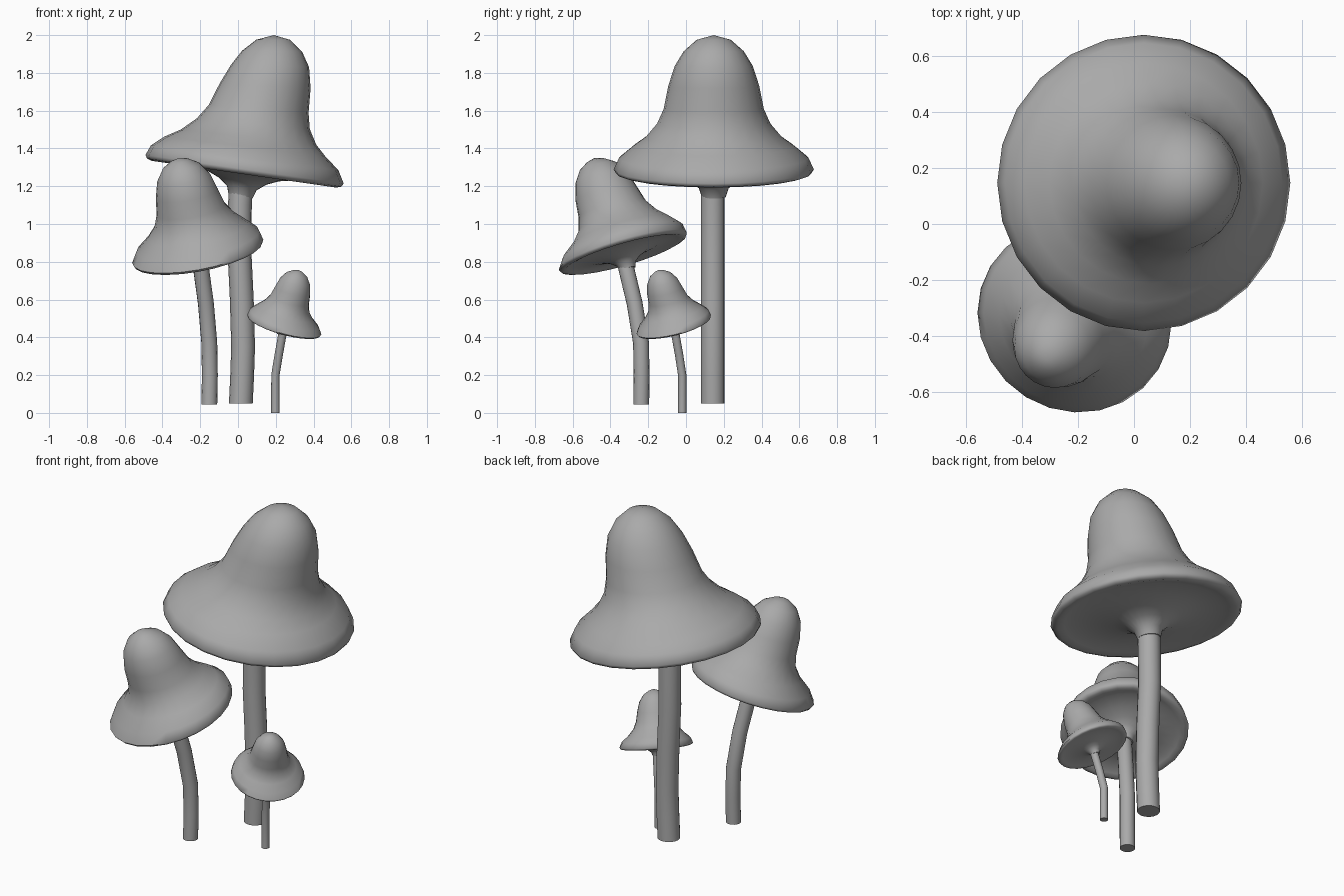
import bpy
import bmesh
import math
from mathutils import Vector

cube = bpy.data.objects.get("Cube")
if cube:
    bpy.data.objects.remove(cube, do_unlink=True)

grey = bpy.data.materials.new("mushroom_grey")
grey.use_nodes = True
COLOR = (0.4, 0.4, 0.4, 1.0)
grey.diffuse_color = COLOR
grey.node_tree.nodes["Principled BSDF"].inputs["Base Color"].default_value = COLOR


def loft(name, rings, sides, tip=None):
    """Skin a list of (centre, radius, normal) circles; close with a flat base and a tip."""
    bm = bmesh.new()
    loops = []
    for centre, radius, normal in rings:
        n = normal.normalized()
        u = (Vector((1, 0, 0)) - n * n.x).normalized()
        v = n.cross(u)
        angles = [math.tau * i / sides for i in range(sides)]
        loops.append([bm.verts.new(centre + radius * (u * math.cos(a) + v * math.sin(a)))
                      for a in angles])
    for low, high in zip(loops, loops[1:]):
        for i in range(sides):
            j = (i + 1) % sides
            bm.faces.new((low[i], low[j], high[j], high[i]))
    bm.faces.new(loops[0][::-1])
    if tip is None:
        bm.faces.new(loops[-1])
    else:
        point = bm.verts.new(tip)
        for i in range(sides):
            bm.faces.new((loops[-1][i], loops[-1][(i + 1) % sides], point))
    bmesh.ops.recalc_face_normals(bm, faces=bm.faces)
    mesh = bpy.data.meshes.new(name)
    bm.to_mesh(mesh)
    bm.free()
    mesh.materials.append(grey)
    obj = bpy.data.objects.new(name, mesh)
    bpy.context.collection.objects.link(obj)
    bpy.ops.object.select_all(action='DESELECT')
    obj.select_set(True)
    bpy.context.view_layer.objects.active = obj
    bpy.ops.object.shade_smooth_by_angle(angle=math.radians(60))
    return obj


# Underside: (depth, radius) in rim radii, from the stem collar out to the lip
UNDERSIDE = [(-.28, .12), (-.19, .15), (-.12, .24), (-.07, .36), (-.03, .55),
             (-.015, .78), (-.035, .86), (-.05, .93), (-.035, .98)]

# Upper surface: (height, radius, sideways drift), each relative to the whole cap
BROAD = [(0, 1, 0), (.085, .945, 0), (.17, .81, 0), (.24, .68, .13), (.34, .566, .3),
         (.45, .5, .48), (.62, .455, .7), (.77, .39, .87), (.88, .3, .94), (.965, .17, .98)]
SLIM = [(0, 1, 0), (.11, .935, 0), (.22, .765, .03), (.33, .61, .17), (.45, .52, .37),
        (.62, .47, .59), (.79, .4, .76), (.91, .28, .88), (.97, .14, .95)]


def cap(name, centre, radius, apex, lean, profile, fade):
    """Bell cap whose rim is tilted by lean and whose top drifts over to the apex."""
    centre, apex = Vector(centre), Vector(apex)
    normal = Vector((lean[0], lean[1], 1))
    rings = [(centre + normal.normalized() * d * radius, r * radius, normal)
             for d, r in UNDERSIDE]
    span = apex - centre
    for h, r, drift in profile:
        middle = centre + Vector((span.x * drift, span.y * drift, span.z * h))
        keep = 1 - fade * h
        rings.append((middle, r * radius, Vector((lean[0] * keep, lean[1] * keep, 1))))
    loft(name, rings, 24, apex)


def stem(name, path, radius):
    """Round stem along a path, with each ring square to the path."""
    points = [Vector(p) for p in path]
    rings = []
    for i, p in enumerate(points):
        ahead = points[min(i + 1, len(points) - 1)]
        behind = points[max(i - 1, 0)]
        direction = Vector((0, 0, 1)) if i == 0 else ahead - behind
        rings.append((p, radius, direction))
    loft(name, rings, 16)


# Large mushroom
cap("large_cap", (.035, .147, 1.29), .53, (.19, .147, 2), (.145, 0), BROAD, 1)
stem("large_stem", [(.015, .142, .05), (.022, .142, .2), (.027, .142, .35), (.02, .142, .6),
                    (.008, .142, .85), (.01, .142, 1.1), (.02, .142, 1.27)], .063)

# Medium mushroom
cap("medium_cap", (-.213, -.335, .855), .353, (-.312, -.485, 1.35), (-.19, -.29), SLIM, .2)
stem("medium_stem", [(-.152, -.237, .045), (-.149, -.235, .2), (-.152, -.238, .37),
                     (-.17, -.272, .58), (-.195, -.315, .76), (-.21, -.33, .83)], .042)

# Small mushroom
cap("small_cap", (.245, -.065, .468), .203, (.32, -.145, .757), (.28, -.256), SLIM, .2)
stem("small_stem", [(.198, -.02, 0), (.198, -.02, .2), (.216, -.037, .31),
                    (.234, -.055, .41), (.242, -.062, .46)], .022)
